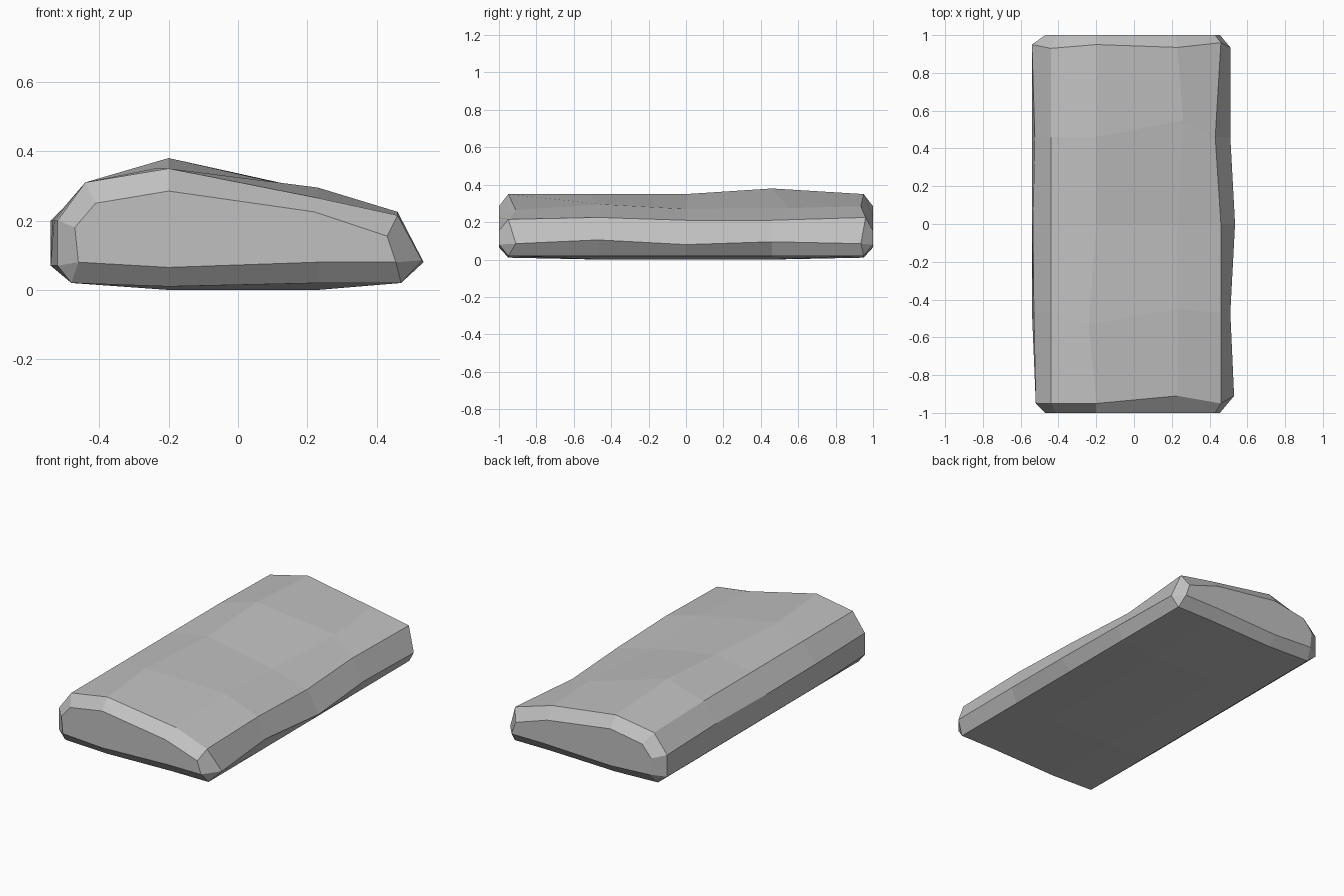
import bpy
import bmesh

cube = bpy.data.objects.get("Cube")
if cube:
    bpy.data.objects.remove(cube, do_unlink=True)

# One grey stone material
stone = bpy.data.materials.new("stone grey")
stone.use_nodes = True
grey = (0.53, 0.53, 0.53, 1)
stone.diffuse_color = grey
stone.node_tree.nodes["Principled BSDF"].inputs["Base Color"].default_value = grey

# Cross-section (x, z), clockwise from the lower left edge
section = [(-.48, .02), (-.54, .07), (-.53, .20), (-.44, .31), (-.20, .35), (.23, .27),
           (.46, .22), (.52, .085), (.47, .02), (.23, 0), (-.20, 0)]

# Smaller end face; repeated points weld the corner triangles
cap = [(-.46, .08), (-.46, .08), (-.47, .18), (-.41, .25), (-.20, .285), (.22, .225),
       (.43, .155), (.455, .08), (.455, .08), (.23, .08), (-.20, .065)]

# Stations along y, with chipped points: index -> (dx, dy, dz)
stations = [
    (-.95, {2: (.01, 0, 0), 1: (.02, 0, 0), 5: (0, .04, -.005), 6: (0, 0, -.005),
            7: (.01, .04, 0), 9: (0, 0, .02), 10: (0, 0, .01)}),
    (-.47, {4: (-.04, -.06, 0), 5: (0, .02, .025), 6: (0, 0, .005), 7: (-.01, 0, .02)}),
    (0, {2: (-.005, 0, 0), 6: (0, 0, -.01), 7: (.015, 0, -.005)}),
    (.46, {2: (.005, 0, 0), 4: (0, 0, .03), 5: (.03, .09, .005), 6: (-.03, 0, -.01),
           7: (-.01, 0, .01)}),
    (.95, {2: (-.01, 0, 0), 3: (0, -.02, -.01), 5: (0, -.015, .015), 6: (0, .01, .005),
           7: (-.01, -.015, 0), 9: (0, 0, .02), 10: (0, 0, .01)}),
]

bm = bmesh.new()


def add_ring(outline, y, chips):
    ring = []
    for i, (x, z) in enumerate(outline):
        dx, dy, dz = chips.get(i, (0, 0, 0))
        ring.append(bm.verts.new((x + dx, y + dy, z + dz)))
    return ring


# Slab body: rings from end to end
rings = [add_ring(cap, -1, {})]
rings += [add_ring(section, y, chips) for y, chips in stations]
rings.append(add_ring(cap, 1, {}))

for a, b in zip(rings, rings[1:]):
    for i in range(len(a)):
        j = (i + 1) % len(a)
        bm.faces.new((a[i], a[j], b[j], b[i]))
bm.faces.new(rings[0])
bm.faces.new(rings[-1])

bmesh.ops.remove_doubles(bm, verts=bm.verts[:], dist=.0001)
bmesh.ops.recalc_face_normals(bm, faces=bm.faces[:])

mesh = bpy.data.meshes.new("stone_slab")
bm.to_mesh(mesh)
bm.free()
mesh.materials.append(stone)
slab = bpy.data.objects.new("stone_slab", mesh)
bpy.context.collection.objects.link(slab)
